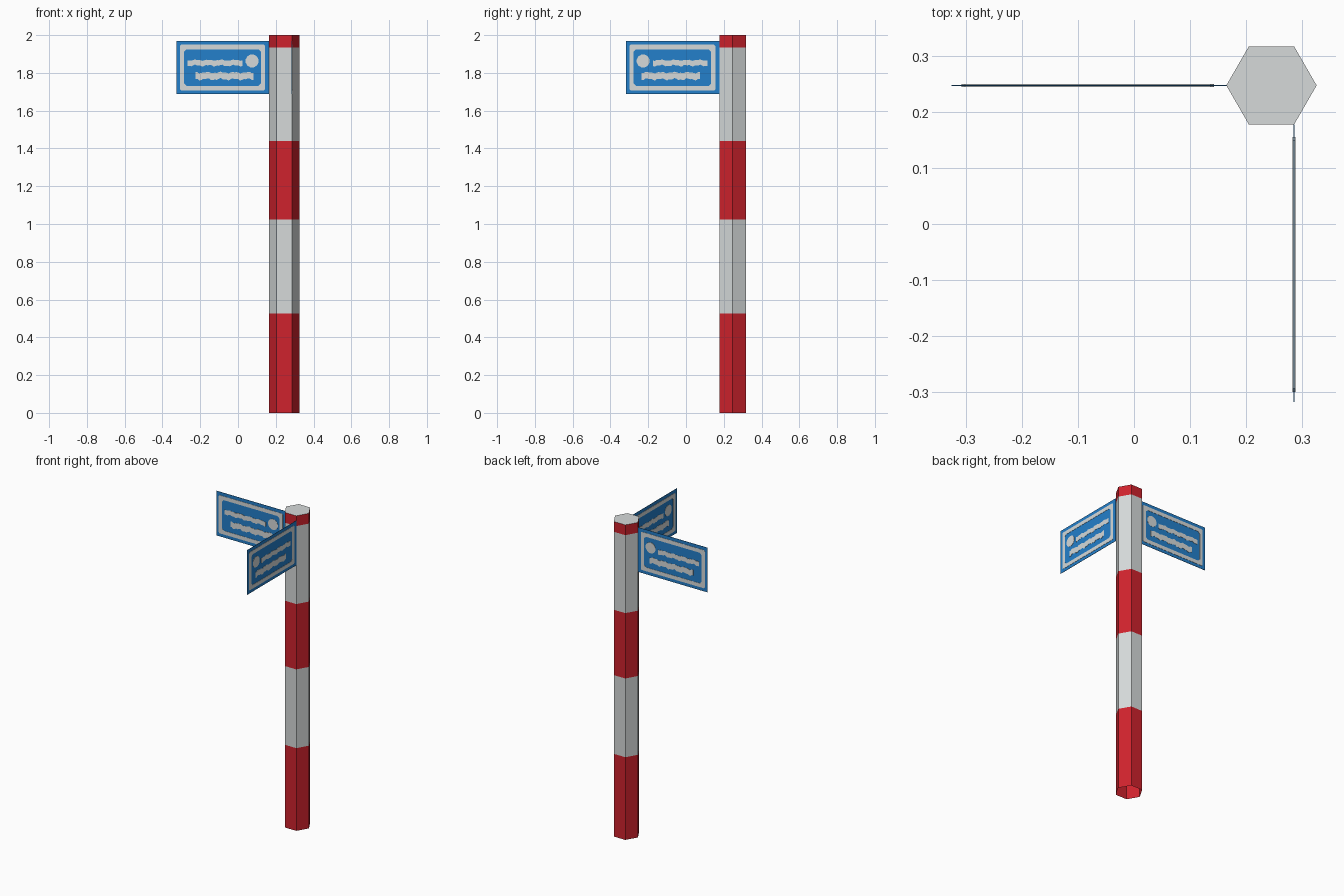
import bpy, bmesh, math
from mathutils import Vector

if "Cube" in bpy.data.objects:
    bpy.data.objects.remove(bpy.data.objects["Cube"])


def material(name, rgb):
    m = bpy.data.materials.new(name)
    m.diffuse_color = (*rgb, 1)
    m.use_nodes = True
    m.node_tree.nodes["Principled BSDF"].inputs["Base Color"].default_value = m.diffuse_color
    return m


WHITE = material("pale grey white", (0.67, 0.70, 0.70))
RED = material("signal red", (0.62, 0.016, 0.026))
BLUE = material("sign blue", (0.017, 0.215, 0.60))


def finish(bm, name, mats):
    bmesh.ops.recalc_face_normals(bm, faces=bm.faces[:])
    mesh = bpy.data.meshes.new(name)
    bm.to_mesh(mesh)
    bm.free()
    for m in mats:
        mesh.materials.append(m)
    obj = bpy.data.objects.new(name, mesh)
    bpy.context.collection.objects.link(obj)
    return obj


# Hexagonal post: stacked colour bands, open underneath
CX, CY, R = 0.245, 0.247, 0.0805
levels = [0, 0.525, 1.025, 1.44, 1.935, 2.0]
bm = bmesh.new()
rings = [[bm.verts.new((CX + R * math.cos(math.radians(60 * i)),
                        CY + R * math.sin(math.radians(60 * i)), z))
          for i in range(6)] for z in levels]
for band, (lo, hi) in enumerate(zip(rings, rings[1:])):
    for i in range(6):
        j = (i + 1) % 6
        f = bm.faces.new((lo[i], lo[j], hi[j], hi[i]))
        f.material_index = band % 2
bm.faces.new(rings[-1]).material_index = 1
finish(bm, "striped_post", [RED, WHITE])


def plate(name, mat, thick, lower, upper, origin, axis, closed=False):
    """Thin plate between two outlines given as (along sign, height)."""
    bm = bmesh.new()
    rows = [[bm.verts.new(origin + axis * u + Vector((0, 0, v))) for u, v in pts]
            for pts in (lower, upper)]
    n = len(lower)
    for i in range(n if closed else n - 1):
        j = (i + 1) % n
        bm.faces.new((rows[0][i], rows[0][j], rows[1][j], rows[1][i]))
    obj = finish(bm, name, [mat])
    mod = obj.modifiers.new("thickness", 'SOLIDIFY')
    mod.thickness = thick
    mod.offset = 0


def cut_rect(u0, u1, v0, v1, c):
    return [(u0 + c, v0), (u1 - c, v0), (u1, v0 + c), (u1, v1 - c),
            (u1 - c, v1), (u0 + c, v1), (u0, v1 - c), (u0, v0 + c)]


def wavy_bar(u0, u1, v, h, phase, n=30):
    lower, upper = [], []
    for i in range(n + 1):
        u = u0 + (u1 - u0) * i / n
        w = 0.2 * math.sin(i * 0.9 + phase) + 0.15 * math.sin(i * 2.1)
        lower.append((u, v - h / 2 * (0.85 + w)))
        upper.append((u, v + h / 2 * (0.85 - 0.7 * w)))
    return lower, upper


def arc(sign, u, v, r):
    return [(u + r * math.cos(math.radians(a)), v + sign * r * math.sin(math.radians(a)))
            for a in range(165, 0, -30)]


def sign(prefix, origin, axis, width, near, far):
    """near / far: blue margins at the disc end and the other end."""
    o, a = Vector(origin), Vector(axis)
    z0, z1 = 1.687, 1.970
    # Blue board
    plate(prefix + "_board", BLUE, 0.002, [(0, z0), (width, z0)],
          [(0, z1), (width, z1)], o, a)
    # Pale border
    u0, u1 = near, width - far
    plate(prefix + "_border", WHITE, 0.005,
          cut_rect(u0, u1, z0 + 0.02, z1 - 0.021, 0.006),
          cut_rect(u0 + 0.022, u1 - 0.022, z0 + 0.044, z1 - 0.045, 0.013),
          o, a, closed=True)
    # Disc and two abstract bars
    plate(prefix + "_disc", WHITE, 0.005, arc(-1, 0.09, 1.863, 0.035),
          arc(1, 0.09, 1.863, 0.035), o, a)
    plate(prefix + "_upper_bar", WHITE, 0.005,
          *wavy_bar(0.141, 0.431, 1.853, 0.034, 0.5), o, a)
    plate(prefix + "_lower_bar", WHITE, 0.005,
          *wavy_bar(0.082, 0.39, 1.784, 0.042, 2.0), o, a)


# Two boards fixed to corners of the post
sign("left_sign", (0.1645, CY, 0), (-1, 0, 0), 0.4895, 0.022, 0.018)
sign("front_sign", (CX + R / 2, -0.317, 0), (0, 1, 0), 0.494, 0.018, 0.022)
